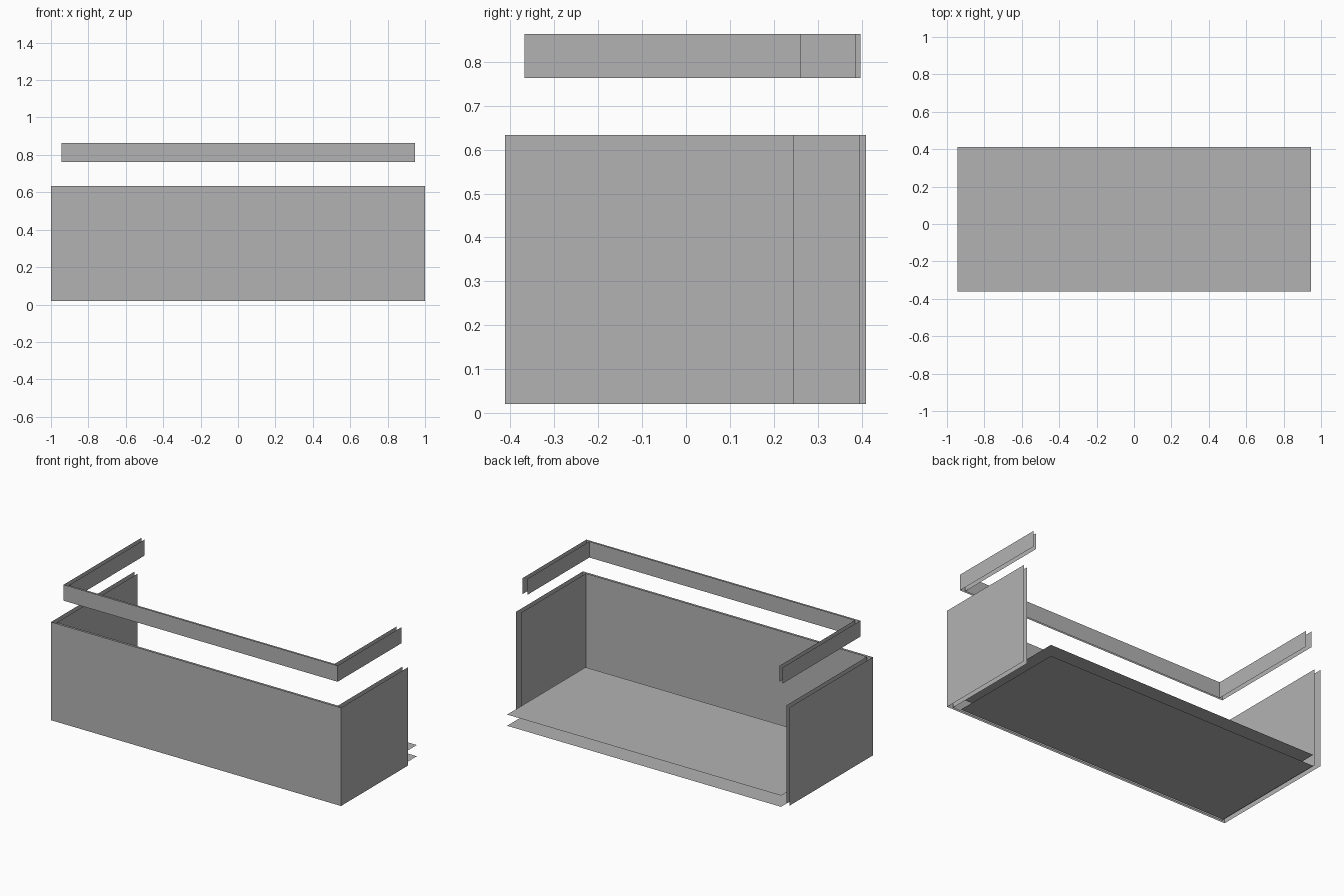
import bpy
import bmesh

cube = bpy.data.objects.get("Cube")
if cube:
    bpy.data.objects.remove(cube, do_unlink=True)

# Single flat colour
grey = bpy.data.materials.new("plain_grey")
grey.use_nodes = True
colour = (0.45, 0.45, 0.45, 1)
grey.diffuse_color = colour
grey.node_tree.nodes["Principled BSDF"].inputs["Base Color"].default_value = colour


def finish(name, bm):
    mesh = bpy.data.meshes.new(name)
    bm.to_mesh(mesh)
    bm.free()
    mesh.materials.append(grey)
    obj = bpy.data.objects.new(name, mesh)
    bpy.context.collection.objects.link(obj)
    return obj


def wrap_sheet(name, half_width, front, right_end, left_end, bottom, top):
    """Thin sheet folded round the front and both sides, open at the back."""
    path = [(-half_width, right_end), (-half_width, front),
            (half_width, front), (half_width, left_end)]
    bm = bmesh.new()
    low = [bm.verts.new((x, y, bottom)) for x, y in path]
    high = [bm.verts.new((x, y, top)) for x, y in path]
    for i in range(len(path) - 1):
        bm.faces.new((low[i], low[i + 1], high[i + 1], high[i]))
    return finish(name, bm)


def floor_sheet(name, half_width, front, back, height):
    bm = bmesh.new()
    corners = [(-half_width, front), (half_width, front),
               (half_width, back), (-half_width, back)]
    bm.faces.new([bm.verts.new((x, y, height)) for x, y in corners])
    return finish(name, bm)


# Counter walls: outer and inner skins, the left side shorter than the right
wrap_sheet("counter_outer_skin", 1.0, -0.413, 0.41, 0.245, 0.02, 0.633)
wrap_sheet("counter_inner_skin", 0.97, -0.40, 0.396, 0.238, 0.02, 0.633)

# Raised rail above the counter
wrap_sheet("rail_outer_skin", 0.945, -0.368, 0.398, 0.261, 0.763, 0.863)
wrap_sheet("rail_inner_skin", 0.917, -0.357, 0.386, 0.253, 0.763, 0.863)

# Two parallel floor sheets
floor_sheet("floor_underside", 0.945, -0.36, 0.413, 0.0)
floor_sheet("floor_top", 0.945, -0.36, 0.413, 0.07)
